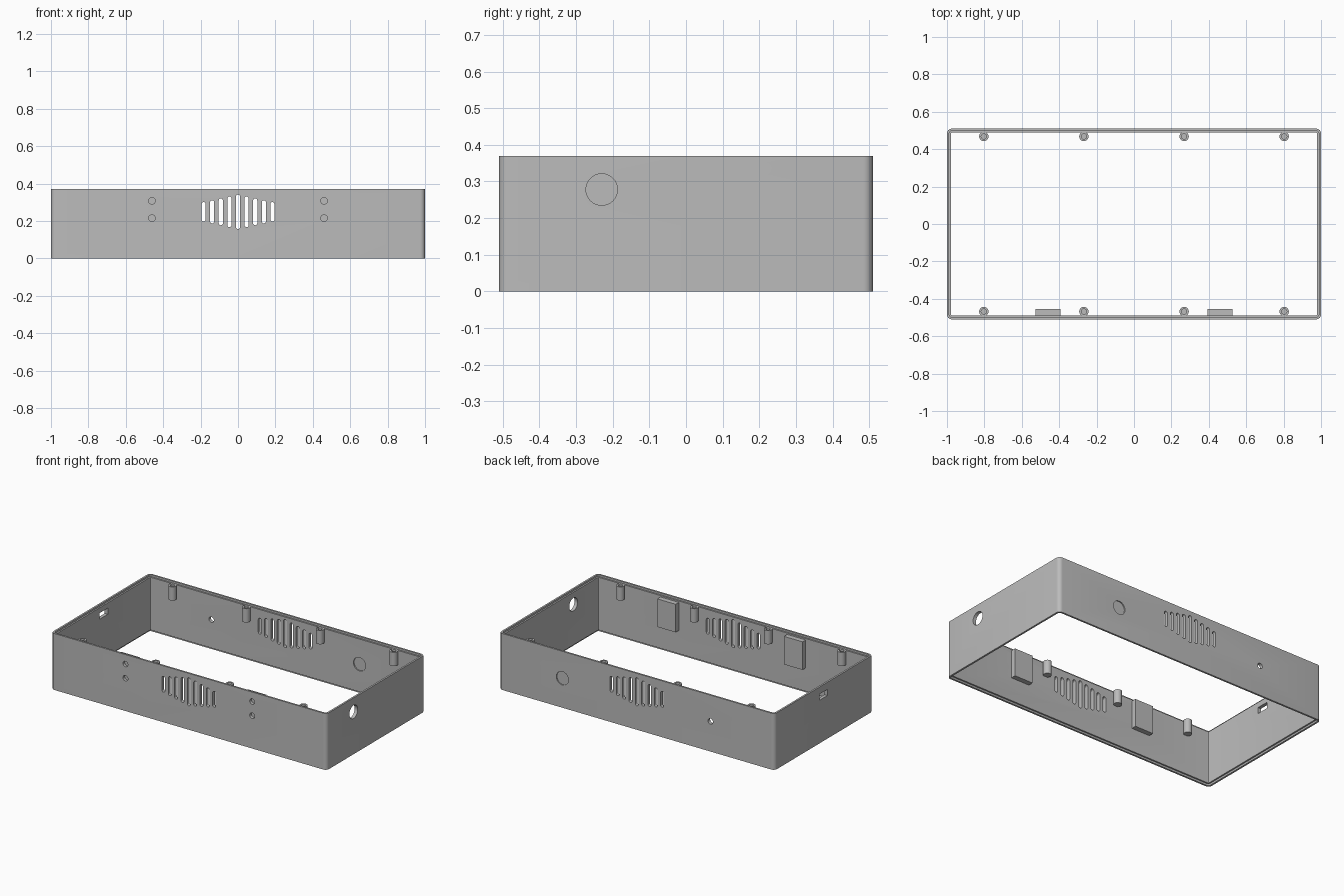
import bpy, bmesh, math
from mathutils import Vector

cube = bpy.data.objects.get("Cube")
if cube:
    bpy.data.objects.remove(cube, do_unlink=True)

HX, HY, H = 1.0, 0.51, 0.37
WALL = 0.022

grey = bpy.data.materials.new("mid grey")
grey.use_nodes = True
grey.diffuse_color = (0.5, 0.5, 0.5, 1)
grey.node_tree.nodes["Principled BSDF"].inputs["Base Color"].default_value = (0.5, 0.5, 0.5, 1)


def make_object(name, bm):
    bmesh.ops.recalc_face_normals(bm, faces=bm.faces)
    mesh = bpy.data.meshes.new(name)
    bm.to_mesh(mesh)
    bm.free()
    mesh.materials.append(grey)
    obj = bpy.data.objects.new(name, mesh)
    bpy.context.scene.collection.objects.link(obj)
    return obj


def rounded_rect(hx, hy, r, steps=6):
    pts = []
    for q, (sx, sy) in enumerate([(1, 1), (-1, 1), (-1, -1), (1, -1)]):
        for i in range(steps + 1):
            a = math.pi / 2 * (q + i / steps)
            pts.append((sx * (hx - r) + r * math.cos(a), sy * (hy - r) + r * math.sin(a)))
    return pts


def stadium(u, v, r, half=0.0, steps=16):
    """Upright slot outline; a circle when half equals r."""
    pts = []
    for side, start in ((1, 0), (-1, math.pi)):
        for i in range(steps + (half > r)):
            a = start + math.pi * i / steps
            pts.append((u + r * math.cos(a), v + side * (max(half, r) - r) + r * math.sin(a)))
    return pts


def rect(u, v, hu, hv):
    return [(u - hu, v - hv), (u + hu, v - hv), (u + hu, v + hv), (u - hu, v + hv)]


def prism(bm, outline, axis, start, end):
    """Extrude a 2D outline along x, y or z."""
    place = {"x": lambda u, v, d: (d, u, v), "y": lambda u, v, d: (u, d, v),
             "z": lambda u, v, d: (u, v, d)}[axis]
    a, b = [[bm.verts.new(place(u, v, d)) for u, v in outline] for d in (start, end)]
    bm.faces.new(a)
    bm.faces.new(b)
    n = len(a)
    for i in range(n):
        j = (i + 1) % n
        bm.faces.new((a[i], a[j], b[j], b[i]))


def cut(obj, cutter):
    cutter.hide_render = True
    mod = obj.modifiers.new("openings", "BOOLEAN")
    mod.operation, mod.solver, mod.object = "DIFFERENCE", "EXACT", cutter
    bpy.context.view_layer.update()
    graph = bpy.context.evaluated_depsgraph_get()
    mesh = bpy.data.meshes.new_from_object(obj.evaluated_get(graph))
    obj.modifiers.clear()
    obj.data = mesh
    bpy.data.objects.remove(cutter, do_unlink=True)


# Frame: a stepped wall section swept round a rounded rectangle
section = [(0, 0), (0, H), (0.012, H), (0.012, H - 0.012), (WALL, H - 0.012),
           (WALL, 0.012), (0.012, 0.012), (0.012, 0)]
bm = bmesh.new()
rings = []
for inset, z in section:
    outline = rounded_rect(HX - inset, HY - inset, max(0.026 - inset, 0.004))
    rings.append([bm.verts.new((x, y, z)) for x, y in outline])
count = len(rings[0])
for k, ring in enumerate(rings):
    nxt = rings[(k + 1) % len(rings)]
    for i in range(count):
        j = (i + 1) % count
        bm.faces.new((ring[i], ring[j], nxt[j], nxt[i]))
frame = make_object("frame", bm)

# Openings in the walls
bm = bmesh.new()
for side in (-1, 1):
    near, far = side * (HY - 0.05), side * (HY + 0.05)
    # vent slots
    for i in range(-4, 5):
        prism(bm, stadium(i * 0.046, 0.249, 0.011, 0.092 - 0.01 * abs(i), 8), "y", near, far)
    # paired front holes
    if side < 0:
        for x in (-0.46, 0.46):
            for z in (0.215, 0.308):
                prism(bm, stadium(x, z, 0.018), "y", near, far)
# rear hole and the thin-walled knockout
prism(bm, stadium(-0.535, 0.198, 0.018), "y", HY - 0.05, HY + 0.05)
for start, end in ((HY - 0.007, HY + 0.05), (HY - 0.05, HY - 0.015)):
    prism(bm, stadium(0.54, 0.193, 0.044), "y", start, end)
# side hole and side port
prism(bm, stadium(-0.23, 0.278, 0.043), "x", HX - 0.05, HX + 0.05)
prism(bm, rect(0.005, 0.303, 0.042, 0.02), "x", -HX - 0.05, -HX + 0.05)
cut(frame, make_object("opening_cutter", bm))

# Mounting pads behind the paired holes
pads = []
for name, x in (("right_pad", -0.46), ("left_pad", 0.46)):
    bm = bmesh.new()
    prism(bm, rect(x, 0.257, 0.067, 0.092), "y", -HY + WALL - 0.004, -0.455)
    pads.append(make_object(name, bm))

# Screw posts with blind bores
posts = []
for label, y in (("front", -0.468), ("rear", 0.468)):
    for n, x in enumerate((-0.803, -0.268, 0.268, 0.803)):
        bm = bmesh.new()
        prism(bm, stadium(x, y, 0.025), "z", 0.27, 0.36)
        post = make_object(f"{label}_screw_post_{n + 1}", bm)
        bm = bmesh.new()
        prism(bm, stadium(x, y, 0.014), "z", 0.285, 0.4)
        cut(post, make_object("bore_cutter", bm))
        posts.append(post)

# Smooth the round surfaces, keep edges sharp
bpy.ops.object.select_all(action="DESELECT")
for obj in [frame] + pads + posts:
    obj.select_set(True)
bpy.context.view_layer.objects.active = frame
bpy.ops.object.shade_smooth_by_angle(angle=math.radians(30))
